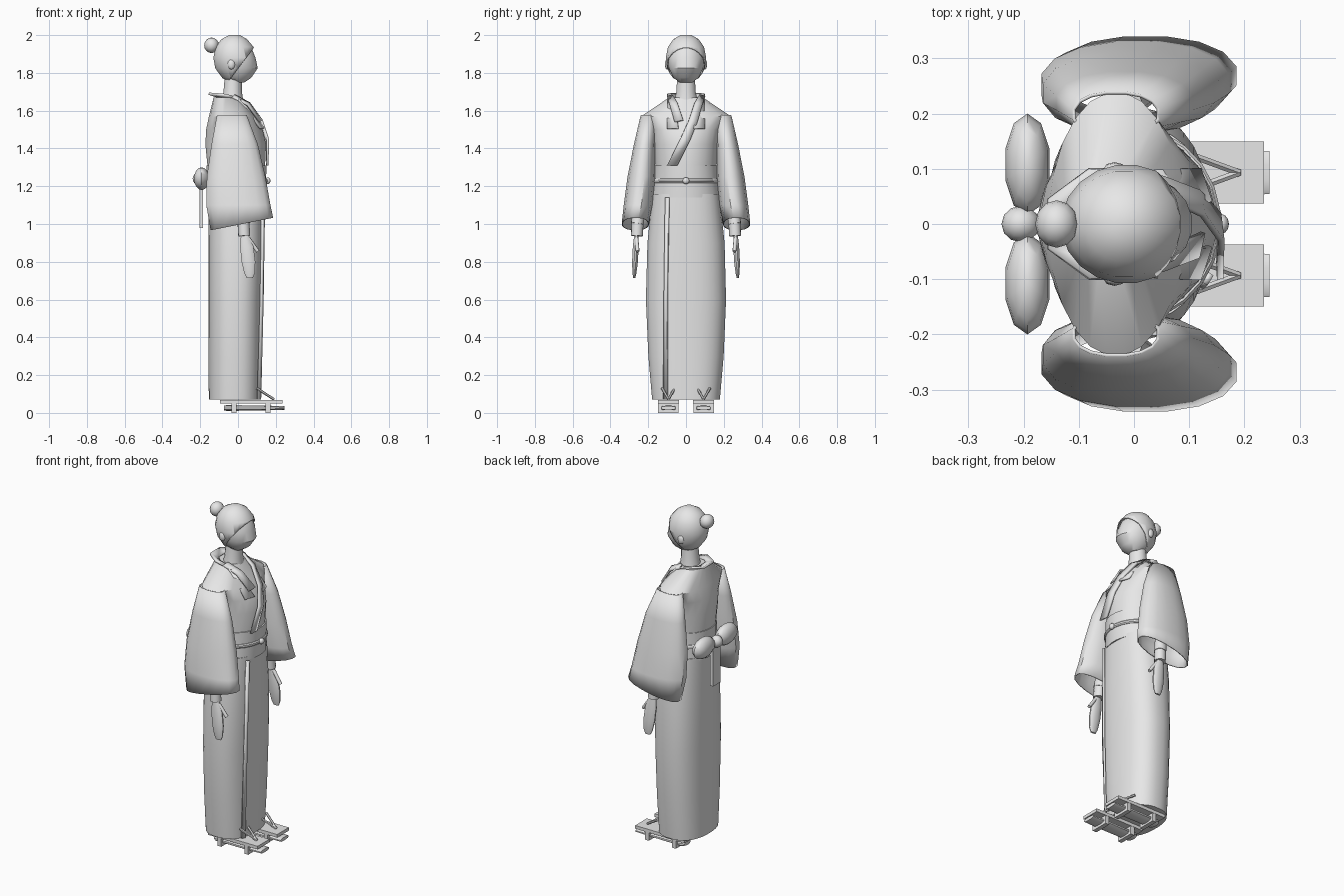
import bpy, bmesh, math
from mathutils import Vector

cloth = bpy.data.materials.new("light_grey")
cloth.diffuse_color = (0.8, 0.8, 0.8, 1)


def finish(name, bm, angle=35, thick=0):
    bmesh.ops.recalc_face_normals(bm, faces=bm.faces[:])
    me = bpy.data.meshes.new(name)
    bm.to_mesh(me)
    bm.free()
    ob = bpy.data.objects.new(name, me)
    bpy.context.collection.objects.link(ob)
    me.materials.append(cloth)
    if thick:
        mod = ob.modifiers.new("thickness", 'SOLIDIFY')
        mod.thickness = thick
        mod.offset = 0
    bpy.ops.object.select_all(action='DESELECT')
    ob.select_set(True)
    bpy.context.view_layer.objects.active = ob
    if angle:
        bpy.ops.object.shade_smooth_by_angle(angle=math.radians(angle))
    return ob


def loft(bm, rings, n=24, power=2.0, slope=0, caps=True):
    """rings: (z, x back, x front, y low, y high); slope tilts the last ring"""
    loops = []
    for k, (z, x0, x1, y0, y1) in enumerate(rings):
        row = []
        for i in range(n):
            a = 2 * math.pi * (i + 0.5) / n
            c, s = math.cos(a), math.sin(a)
            x = (x0 + x1) / 2 + (x1 - x0) / 2 * math.copysign(abs(c) ** (2 / power), c)
            y = (y0 + y1) / 2 + (y1 - y0) / 2 * math.copysign(abs(s) ** (2 / power), s)
            dz = slope * (x - 0.02) if k == len(rings) - 1 else 0
            row.append(bm.verts.new((x, y, z + dz)))
        loops.append(row)
    for a, b in zip(loops, loops[1:]):
        for i in range(n):
            j = (i + 1) % n
            bm.faces.new((a[i], a[j], b[j], b[i]))
    if caps:
        bm.faces.new(loops[0])
        bm.faces.new(loops[-1])


def body(name, rings, **kw):
    """loft centred on y = 0; rings: (z, x back, x front, half width)"""
    bm = bmesh.new()
    loft(bm, [(z, a, b, -w, w) for z, a, b, w in rings], **kw)
    return finish(name, bm)


def box(name, lo, hi):
    bm = bmesh.new()
    bmesh.ops.create_cube(bm, size=1)
    lo, hi = Vector(lo), Vector(hi)
    for v in bm.verts:
        v.co = Vector((v.co[i] * (hi[i] - lo[i]) + (hi[i] + lo[i]) / 2 for i in range(3)))
    return finish(name, bm, 0)


def ball(name, c, r, u=12, v=8):
    bm = bmesh.new()
    bmesh.ops.create_uvsphere(bm, u_segments=u, v_segments=v, radius=1)
    for p in bm.verts:
        p.co = Vector((c[i] + p.co[i] * r[i] for i in range(3)))
    return finish(name, bm, 50)


def ribbon(name, outer, inner, thick):
    bm = bmesh.new()
    o = [bm.verts.new(p) for p in outer]
    q = [bm.verts.new(p) for p in inner]
    for i in range(len(o) - 1):
        bm.faces.new((o[i], o[i + 1], q[i + 1], q[i]))
    return finish(name, bm, 25, thick)


def rod(name, a, b, r, n=8):
    a, b = Vector(a), Vector(b)
    bm = bmesh.new()
    bmesh.ops.create_cone(bm, cap_ends=True, segments=n, radius1=r, radius2=r, depth=(b - a).length)
    rot = (b - a).to_track_quat('Z', 'Y')
    for v in bm.verts:
        v.co = rot @ v.co + (a + b) / 2
    return finish(name, bm, 50)


def flip(points, s):
    return [(x, y * s, z) for x, y, z in points]


# robe: skirt, torso and belt
body("skirt", [(0.07, -0.155, 0.12, 0.18), (0.3, -0.157, 0.125, 0.2), (0.6, -0.158, 0.13, 0.213),
               (0.9, -0.158, 0.137, 0.205), (1.16, -0.155, 0.137, 0.178)], power=2.4, n=32)
body("torso", [(1.28, -0.16, 0.143, 0.162), (1.42, -0.174, 0.15, 0.17), (1.5, -0.17, 0.132, 0.185),
               (1.57, -0.155, 0.09, 0.24), (1.67, -0.13, 0.02, 0.09)])
body("belt", [(1.14, -0.163, 0.145, 0.182), (1.225, -0.166, 0.15, 0.17), (1.31, -0.168, 0.152, 0.167)])
body("belt_cord", [(1.218, -0.17, 0.153, 0.174), (1.224, -0.174, 0.158, 0.178),
                   (1.234, -0.174, 0.158, 0.178), (1.24, -0.17, 0.153, 0.174)])
ball("cord_knot", (0.158, 0, 1.229), (0.014, 0.018, 0.018))
ribbon("skirt_overlap", [(0.118, -0.1, 0.072), (0.131, -0.1, 0.6), (0.139, -0.09, 1.14)],
       [(0.105, -0.118, 0.072), (0.12, -0.115, 0.6), (0.128, -0.108, 1.14)], 0.012)

# collar bands
ribbon("back_collar",
       [(-0.03, 0.1, 1.675), (-0.08, 0.1, 1.685), (-0.155, 0.045, 1.69),
        (-0.155, -0.045, 1.69), (-0.08, -0.1, 1.685), (-0.03, -0.1, 1.675)],
       [(-0.03, 0.07, 1.665), (-0.075, 0.065, 1.672), (-0.11, 0.03, 1.675),
        (-0.11, -0.03, 1.675), (-0.075, -0.065, 1.672), (-0.03, -0.07, 1.665)], 0.012)
outer = [(-0.03, 0.1, 1.672), (0.05, 0.085, 1.63), (0.115, 0.06, 1.54), (0.152, 0.02, 1.44), (0.154, -0.045, 1.31)]
inner = [(-0.02, 0.07, 1.683), (0.06, 0.045, 1.64), (0.125, 0.015, 1.55), (0.158, -0.03, 1.45), (0.156, -0.1, 1.31)]
ribbon("over_collar", outer, inner, 0.012)
ribbon("under_collar", flip(outer[:3], -1), flip(inner[:3], -1), 0.01)
for s in (1, -1):
    ribbon("lapel", flip([(0.0, 0.095, 1.662), (0.118, 0.1, 1.505)], s),
           flip([(0.03, 0.06, 1.65), (0.138, 0.04, 1.505)], s), 0.01)

# bow at the back of the belt
ball("bow_knot", (-0.205, 0, 1.24), (0.035, 0.033, 0.035))
box("bow_tail", (-0.205, -0.035, 0.98), (-0.185, 0.035, 1.24))
for s in (1, -1):
    ball("bow_loop", (-0.193, s * 0.108, 1.24), (0.042, 0.092, 0.06), 10, 8)

# neck, head and hair
body("neck", [(1.64, -0.09, 0.03, 0.065), (1.7, -0.078, 0.022, 0.052), (1.79, -0.07, 0.02, 0.047)], n=16)
head = [(1.75, -0.03, 0.035, 0.035), (1.775, -0.075, 0.072, 0.068), (1.825, -0.112, 0.106, 0.092),
        (1.88, -0.122, 0.094, 0.099), (1.93, -0.11, 0.074, 0.088), (1.97, -0.08, 0.04, 0.06),
        (1.993, -0.035, 0.0, 0.02)]
body("head", head, n=20)
bm = bmesh.new()
loft(bm, [(z + 0.006 * (z > 1.9), a - 0.007, b + 0.007, -w - 0.006, w + 0.006) for z, a, b, w in head], n=20)
bmesh.ops.bisect_plane(bm, geom=bm.verts[:] + bm.edges[:] + bm.faces[:], plane_co=(0.08, 0, 1.93),
                       plane_no=(0.16, 0, -0.12), clear_outer=True)
finish("hair", bm, 50, 0.006)
ball("hair_bun", (-0.14, 0, 1.946), (0.039, 0.043, 0.041), 12, 8)

for s in (1, -1):
    ball("ear", (-0.035, s * 0.1, 1.845), (0.02, 0.012, 0.027), 8, 6)

    # wide open sleeve
    bm = bmesh.new()
    rings = [(1.575, -0.11, 0.045, 0.16, 0.238), (1.42, -0.14, 0.105, 0.165, 0.274),
             (1.25, -0.165, 0.145, 0.165, 0.308), (1.1, -0.168, 0.172, 0.18, 0.328),
             (1.0, -0.145, 0.186, 0.198, 0.338)]
    loft(bm, [(z, a, b, s * p, s * q) for z, a, b, p, q in rings], n=16, power=2.2, slope=0.2, caps=False)
    finish("sleeve", bm, 40, 0.006)

    # arm, hand and thumb
    rod("arm", (-0.02, s * 0.22, 1.3), (0.03, s * 0.258, 1.0), 0.034, 12)
    rod("wrist", (0.027, s * 0.255, 1.04), (0.033, s * 0.26, 0.937), 0.032, 12)
    bm = bmesh.new()
    hand = [(0.945, 0.015, 0.055, 0.252, 0.274), (0.88, 0.01, 0.083, 0.25, 0.282),
            (0.8, 0.018, 0.093, 0.254, 0.286), (0.74, 0.032, 0.09, 0.262, 0.284),
            (0.715, 0.045, 0.08, 0.268, 0.28)]
    loft(bm, [(z, a, b, s * p, s * q) for z, a, b, p, q in hand], n=12)
    finish("hand", bm, 40)
    rod("thumb", (0.055, s * 0.262, 0.925), (0.105, s * 0.256, 0.855), 0.01)

    # wooden sandal, strap and sole beneath
    y = s * 0.093
    box("sandal_board", (-0.095, y - 0.056, 0.05), (0.235, y + 0.056, 0.069))
    for x in (-0.035, 0.145):
        box("sandal_tooth", (x, y - 0.054, 0.0), (x + 0.026, y + 0.054, 0.05))
    bm = bmesh.new()
    loft(bm, [(-0.075, -0.012, 0.012, -0.028, 0.028), (-0.06, -0.016, 0.016, -0.04, 0.04),
              (0.15, -0.013, 0.013, -0.042, 0.042), (0.245, -0.01, 0.01, -0.04, 0.04)], n=12, power=2.6)
    for v in bm.verts:
        v.co = (v.co.z, y + v.co.y, 0.026 + v.co.x)
    finish("foot", bm, 40)
    for d in (1, -1):
        rod("sandal_strap", (0.19, y, 0.072), (0.1, y + d * 0.033, 0.13), 0.007, 6)
